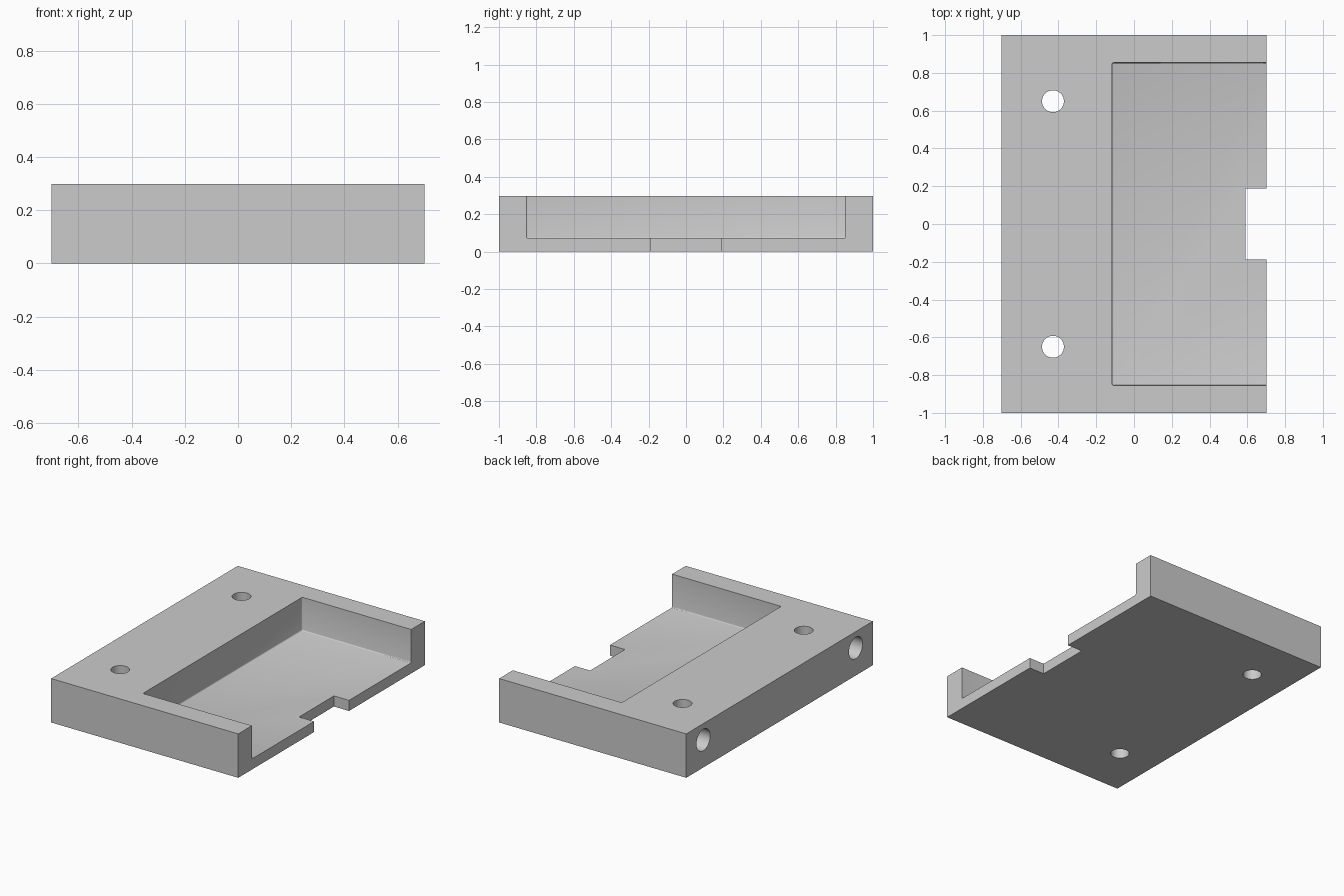
import bpy
import math

if "Cube" in bpy.data.objects:
    bpy.data.objects.remove(bpy.data.objects["Cube"], do_unlink=True)

HALF_X, HALF_Y, HEIGHT = 0.702, 1.0, 0.298
FLOOR = 0.072
OVER = 0.1  # how far cutters reach past the body

grey = bpy.data.materials.new("plain grey")
grey.use_nodes = True
colour = (0.6, 0.6, 0.6, 1)
grey.diffuse_color = colour
grey.node_tree.nodes["Principled BSDF"].inputs["Base Color"].default_value = colour


def box(name, low, high):
    """Box spanning two opposite corners."""
    centre = [(a + b) / 2 for a, b in zip(low, high)]
    bpy.ops.mesh.primitive_cube_add(size=1, location=centre)
    obj = bpy.context.object
    obj.name = name
    obj.scale = [b - a for a, b in zip(low, high)]
    bpy.ops.object.transform_apply(location=True, rotation=False, scale=True)
    obj.data.materials.append(grey)
    return obj


def rod(name, centre, radius, length, rotation=(0, 0, 0)):
    bpy.ops.mesh.primitive_cylinder_add(
        vertices=48, radius=radius, depth=length, location=centre, rotation=rotation)
    obj = bpy.context.object
    obj.name = name
    obj.data.materials.append(grey)
    return obj


def cut(body, cutter):
    """Subtract the cutter from the body and discard it."""
    cutter.hide_render = True
    mod = body.modifiers.new(cutter.name, "BOOLEAN")
    mod.operation = "DIFFERENCE"
    mod.solver = "EXACT"
    mod.object = cutter
    bpy.context.view_layer.objects.active = body
    bpy.ops.object.modifier_apply(modifier=mod.name)
    bpy.data.objects.remove(cutter, do_unlink=True)


# Solid block
body = box("bracket_body", (-HALF_X, -HALF_Y, 0), (HALF_X, HALF_Y, HEIGHT))

# Pocket open at the top and the +x side, with slightly rounded inner corners
pocket = box("pocket_cutter", (-0.116, -0.854, FLOOR), (HALF_X + OVER, 0.854, HEIGHT + OVER))
bevel = pocket.modifiers.new("rounded_corners", "BEVEL")
bevel.width = 0.008
bevel.segments = 3
bpy.ops.object.modifier_apply(modifier=bevel.name)
cut(body, pocket)

# Notch in the edge of the pocket floor
cut(body, box("notch_cutter", (0.589, -0.187, -OVER), (HALF_X + OVER, 0.187, HEIGHT)))

# Mirrored pairs: vertical through holes and blind holes in the -x side
for side in (-1, 1):
    cut(body, rod("mounting_hole_cutter", (-0.429, side * 0.65, HEIGHT / 2), 0.058, 1))
    cut(body, rod("side_hole_cutter", (-HALF_X, side * 0.817, 0.187), 0.073, 0.7,
                  (0, math.pi / 2, 0)))

# Smooth hole walls, sharp edges elsewhere
bpy.ops.object.select_all(action="DESELECT")
body.select_set(True)
bpy.context.view_layer.objects.active = body
bpy.ops.object.shade_smooth_by_angle(angle=math.radians(30))
